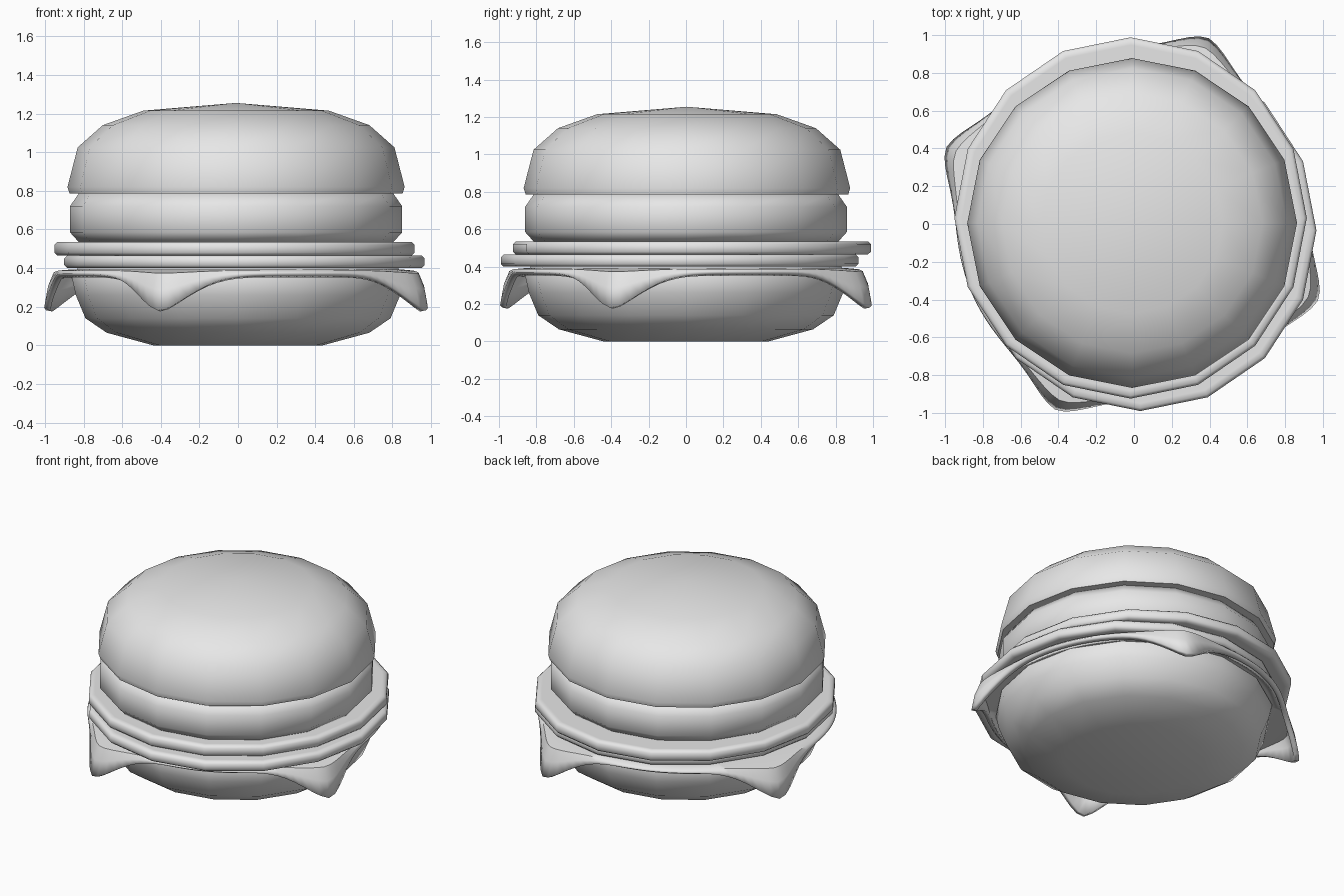
import bpy
import bmesh
from math import cos, sin, tau, radians, degrees, exp

cube = bpy.data.objects.get("Cube")
if cube:
    bpy.data.objects.remove(cube, do_unlink=True)

grey = bpy.data.materials.new("plain_grey")
grey.use_nodes = True
grey.diffuse_color = (0.8, 0.8, 0.8, 1)
grey.node_tree.nodes["Principled BSDF"].inputs["Base Color"].default_value = (0.8, 0.8, 0.8, 1)


def finish(name, bm, angle):
    """Turn a bmesh into a smooth, grey object."""
    bmesh.ops.recalc_face_normals(bm, faces=bm.faces)
    mesh = bpy.data.meshes.new(name)
    bm.to_mesh(mesh)
    bm.free()
    mesh.materials.append(grey)
    obj = bpy.data.objects.new(name, mesh)
    bpy.context.collection.objects.link(obj)
    bpy.ops.object.select_all(action="DESELECT")
    obj.select_set(True)
    bpy.context.view_layer.objects.active = obj
    bpy.ops.object.shade_smooth_by_angle(angle=radians(angle))
    return obj


def bridge(bm, rings):
    """Join neighbouring rings of vertices with quads."""
    for low, high in zip(rings, rings[1:]):
        n = len(low)
        for i in range(n):
            j = (i + 1) % n
            bm.faces.new((low[i], low[j], high[j], high[i]))


def lathe(name, profile, centre=(0, 0), stretch=1.0, sides=16, angle=60):
    """Spin a (radius, height) profile, closing both ends with a fan."""
    bm = bmesh.new()
    cx, cy = centre
    rings = [[bm.verts.new((cx + r * cos(tau * i / sides),
                            cy + r * stretch * sin(tau * i / sides), z))
              for i in range(sides)] for r, z in profile[1:-1]]
    bridge(bm, rings)
    for (_, z), ring in ((profile[0], rings[0]), (profile[-1], rings[-1])):
        tip = bm.verts.new((cx, cy, z))
        for i in range(sides):
            bm.faces.new((ring[i], ring[(i + 1) % sides], tip))
    return finish(name, bm, angle)


def slice_disc(name, low, high, centre):
    """Thin disc with a small bevel on both rims."""
    r, b = 0.933, 0.015
    lathe(name, [(0, low), (r - 0.04, low), (r - b, low), (r, low + b),
                 (r, high - b), (r - b, high), (r - 0.04, high), (0, high)],
          centre, stretch=1.025)


# Buns and patty
lathe("bottom_bun", [(0, 0), (0.44, 0), (0.68, 0.065), (0.79, 0.14), (0.84, 0.26),
                     (0.86, 0.35), (0.83, 0.4), (0, 0.4)])
lathe("patty", [(0, 0.535), (0.77, 0.535), (0.815, 0.535), (0.86, 0.585), (0.86, 0.72),
                (0.815, 0.785), (0.77, 0.785), (0, 0.785)], (-0.01, 0))
lathe("top_bun", [(0, 0.785), (0.82, 0.785), (0.862, 0.785), (0.873, 0.82), (0.82, 1.025),
                  (0.69, 1.14), (0.48, 1.215), (0, 1.255)], (-0.01, 0.005))

# Two offset slices
slice_disc("lower_slice", 0.4, 0.465, (0.033, -0.034))
slice_disc("upper_slice", 0.465, 0.535, (-0.018, 0.032))

# Leaf sheet with four drooping corners
bm = bmesh.new()
steps = 128
rings = [[] for _ in range(5)]
for i in range(steps):
    a = tau * i / steps
    off = (degrees(a) - 68 + 45) % 90 - 45       # degrees from the nearest corner
    droop = exp(-(abs(off) / 12) ** 1.6)
    section = [(0.6, 0.395), (0.85, 0.393),
               (0.91 + 0.10 * droop, 0.388 - 0.015 * droop),
               (0.92 + 0.125 * droop, 0.378 - 0.09 * droop),
               (0.925 + 0.14 * droop, 0.37 - 0.19 * droop)]
    for ring, (r, z) in zip(rings, section):
        ring.append(bm.verts.new((r * cos(a) - 0.01, r * sin(a), z)))
bridge(bm, rings)
leaf = finish("leaf_sheet", bm, 50)
if leaf.data.polygons[0].normal.z < 0:
    leaf.data.flip_normals()
solid = leaf.modifiers.new("thickness", "SOLIDIFY")
solid.thickness = 0.035
solid.offset = -1
